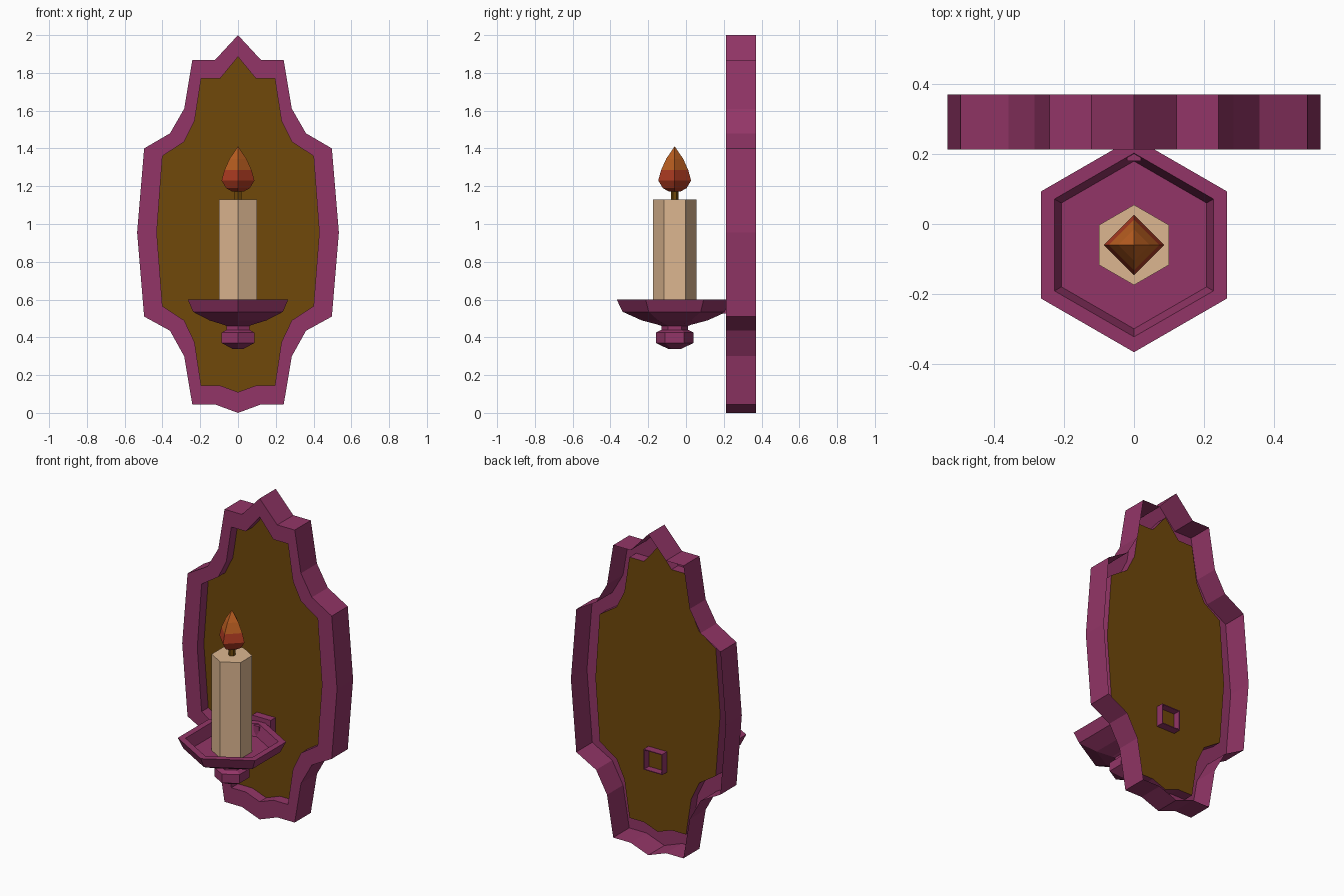
import bpy, bmesh, math

if "Cube" in bpy.data.objects:
    bpy.data.objects.remove(bpy.data.objects["Cube"])

def material(name, rgb):
    m = bpy.data.materials.new(name)
    m.diffuse_color = (*rgb, 1)
    m.use_nodes = True
    m.node_tree.nodes["Principled BSDF"].inputs["Base Color"].default_value = m.diffuse_color
    return m

PURPLE = material("plum", (0.29, 0.036, 0.135))
BROWN = material("dark_brown", (0.16, 0.065, 0.003))
TAN = material("wax_tan", (0.72, 0.47, 0.28))
ORANGE = material("flame_orange", (0.5, 0.115, 0.015))
RED = material("flame_red", (0.43, 0.045, 0.016))

def make(name, verts, faces, *mats):
    bm = bmesh.new()
    vs = [bm.verts.new(v) for v in verts]
    for f in faces:
        bm.faces.new([vs[i] for i in f])
    bmesh.ops.recalc_face_normals(bm, faces=bm.faces)
    me = bpy.data.meshes.new(name)
    bm.to_mesh(me)
    bm.free()
    for m in mats:
        me.materials.append(m)
    ob = bpy.data.objects.new(name, me)
    bpy.context.collection.objects.link(ob)
    return ob

def strips(loops, n):
    """Quads joining consecutive closed loops of n points."""
    return [(k * n + i, k * n + (i + 1) % n, (k + 1) * n + (i + 1) % n, (k + 1) * n + i)
            for k in range(loops - 1) for i in range(n)]

CY = -0.06  # y of the candle axis

def lathe(name, profile, sides, *mats):
    """Stack of polygon rings (radius, z), a corner facing the front, capped ends."""
    verts = []
    for r, z in profile:
        for i in range(sides):
            a = 2 * math.pi * i / sides - math.pi / 2
            verts.append((r * math.cos(a), CY + r * math.sin(a), z))
    faces = strips(len(profile), sides)
    faces.append(tuple(range(sides)))
    faces.append(tuple(range(len(verts) - sides, len(verts))))
    return make(name, verts, faces, *mats)

def mirrored(half):
    return half + [(-x, z) for x, z in half[-2:0:-1]]

# Scalloped outlines, right half from top to bottom
outer = mirrored([(0, 2), (.122, 1.868), (.242, 1.868), (.285, 1.61), (.36, 1.48),
                  (.497, 1.4), (.534, .955), (.497, .51), (.36, .435),
                  (.285, .3), (.242, .045), (.122, .045), (0, 0)])
inner = mirrored([(0, 1.885), (.095, 1.77), (.195, 1.77), (.23, 1.545), (.285, 1.435),
                  (.4, 1.36), (.43, .955), (.4, .565), (.285, .49),
                  (.23, .375), (.195, .145), (.095, .145), (0, .11)])
n = len(outer)

# Frame, hollow behind: inner lip, front face, outer wall
Y0, YP, Y1 = 0.213, 0.278, 0.371
loops = [(inner, YP), (inner, Y0), (outer, Y0), (outer, Y1)]
make("frame", [(x, y, z) for loop, y in loops for x, z in loop], strips(4, n), PURPLE)

# Recessed back panel, a thin sheet closing the inner lip
make("back_panel", [(x, YP, z) for x, z in inner], [tuple(range(n))], BROWN)

# Square mounting sleeve through the panel: closed in front, open at the back
sq = [(-1, -1), (1, -1), (1, 1), (-1, 1)]
verts = []
for y, h in ((0.23, 0.064), (0.326, 0.064), (0.326, 0.059), (YP + .004, 0.059)):
    verts += [(h * x, y, 0.563 + h * z) for x, z in sq]
make("mount_sleeve", verts, [(0, 1, 2, 3)] + strips(4, 4), PURPLE)

# Thin arm joining the sleeve to the dish
verts = [(.02 * x, y, .56 + .035 * z) for y in (.18, .24) for x, z in sq]
make("arm", verts, [(0, 1, 2, 3), (4, 5, 6, 7)] + strips(2, 4), PURPLE)

# Hexagonal drip dish with its knob
lathe("drip_dish", [(.03, .337), (.1, .37), (.1, .425), (.07, .44), (.07, .46),
                    (.085, .466), (.175, .49), (.275, .535), (.307, .6),
                    (.263, .6), (.24, .53)], 6, PURPLE)

# Candle and wick
lathe("candle", [(.115, .525), (.115, 1.13)], 6, TAN)
lathe("wick", [(.02, 1.12), (.02, 1.2)], 6, BROWN)

# Four-sided flame, red below and orange above
flame = lathe("flame", [(.033, 1.173), (.063, 1.19), (.087, 1.23), (.072, 1.285),
                        (.045, 1.345), (.001, 1.41)], 4, ORANGE, RED)
for p in flame.data.polygons:
    p.material_index = 1 if p.center.z < 1.28 else 0
